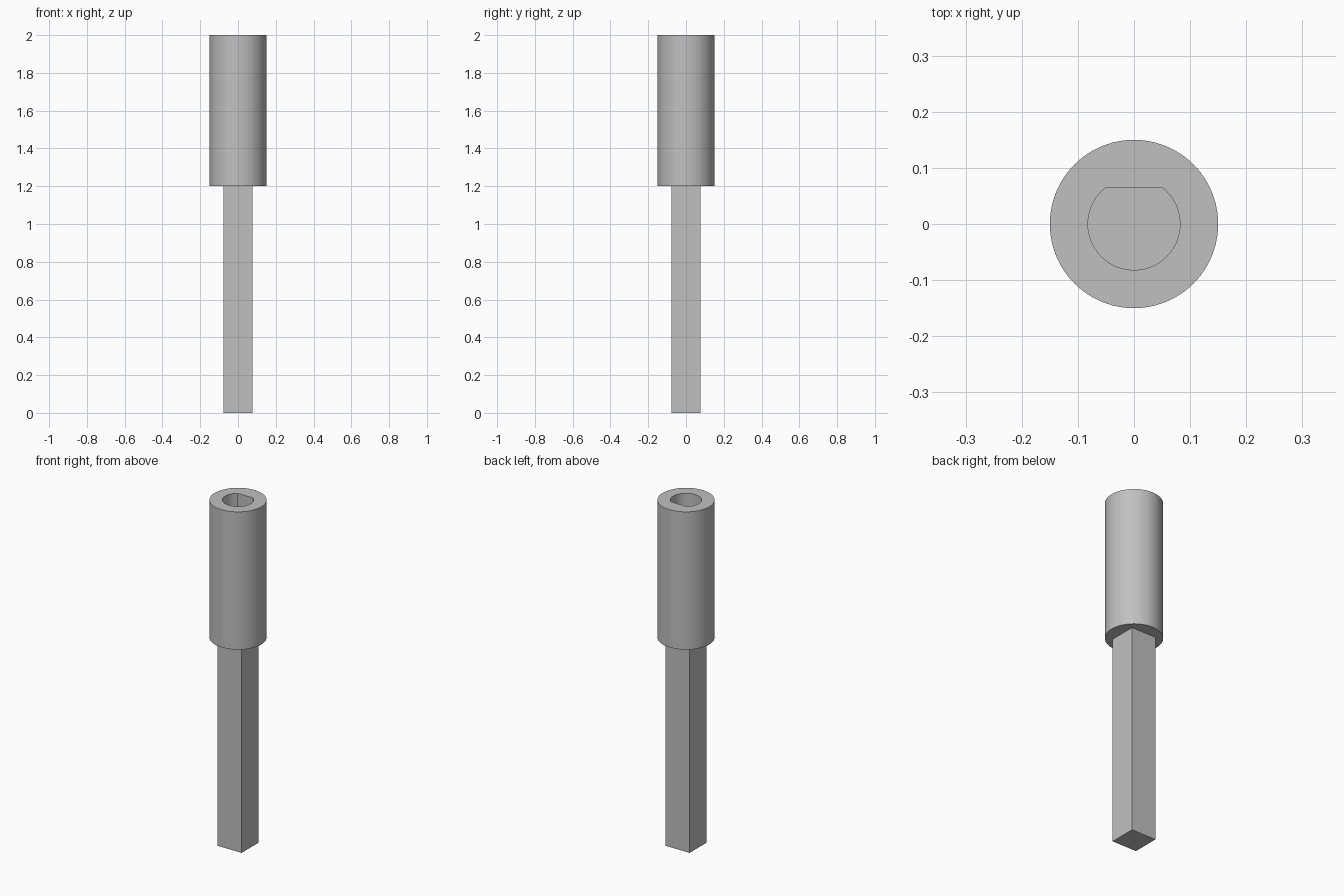
import bpy, bmesh, math

cube = bpy.data.objects.get("Cube")
if cube:
    bpy.data.objects.remove(cube, do_unlink=True)

COLLAR_BASE, TOP = 1.2, 2.0
COLLAR_R, BORE_R, BORE_FLAT = 0.15, 0.082, 0.065
BORE_DEPTH = 0.5
SHAFT_HALF = 0.078

grey = bpy.data.materials.new("plain grey")
grey.use_nodes = True
colour = (0.53, 0.53, 0.53, 1)
grey.diffuse_color = colour
grey.node_tree.nodes["Principled BSDF"].inputs["Base Color"].default_value = colour


def prism(name, outline, z0, z1):
    """Extrude a closed outline from z0 to z1."""
    bm = bmesh.new()
    base = bm.faces.new([bm.verts.new((x, y, z0)) for x, y in outline])
    moved = bmesh.ops.extrude_face_region(bm, geom=[base], use_keep_orig=True)["geom"]
    verts = [v for v in moved if isinstance(v, bmesh.types.BMVert)]
    bmesh.ops.translate(bm, verts=verts, vec=(0, 0, z1 - z0))
    bmesh.ops.recalc_face_normals(bm, faces=bm.faces)
    mesh = bpy.data.meshes.new(name)
    bm.to_mesh(mesh)
    bm.free()
    mesh.materials.append(grey)
    obj = bpy.data.objects.new(name, mesh)
    bpy.context.collection.objects.link(obj)
    return obj


def arc(radius, start, sweep, steps):
    return [(radius * math.cos(start + sweep * i / steps),
             radius * math.sin(start + sweep * i / steps)) for i in range(steps + 1)]


# Square shaft, let slightly into the collar
s = SHAFT_HALF
prism("square_shaft", [(-s, -s), (s, -s), (s, s), (-s, s)], 0, COLLAR_BASE + 0.02)

# Round collar
collar = prism("round_collar", arc(COLLAR_R, 0, math.tau, 96)[:-1], COLLAR_BASE, TOP)

# D-shaped blind bore, its flat towards the back
flat_angle = math.asin(BORE_FLAT / BORE_R)
outline = arc(BORE_R, math.pi - flat_angle, math.pi + 2 * flat_angle, 64)
cutter = prism("bore_cutter", outline, TOP - BORE_DEPTH, TOP + 0.1)
cutter.hide_render = True

bpy.ops.object.select_all(action="DESELECT")
collar.select_set(True)
bpy.context.view_layer.objects.active = collar
cut = collar.modifiers.new("bore", "BOOLEAN")
cut.operation = "DIFFERENCE"
cut.solver = "EXACT"
cut.object = cutter
bpy.ops.object.modifier_apply(modifier=cut.name)
bpy.data.objects.remove(cutter, do_unlink=True)
bpy.ops.object.shade_smooth_by_angle(angle=math.radians(30))
